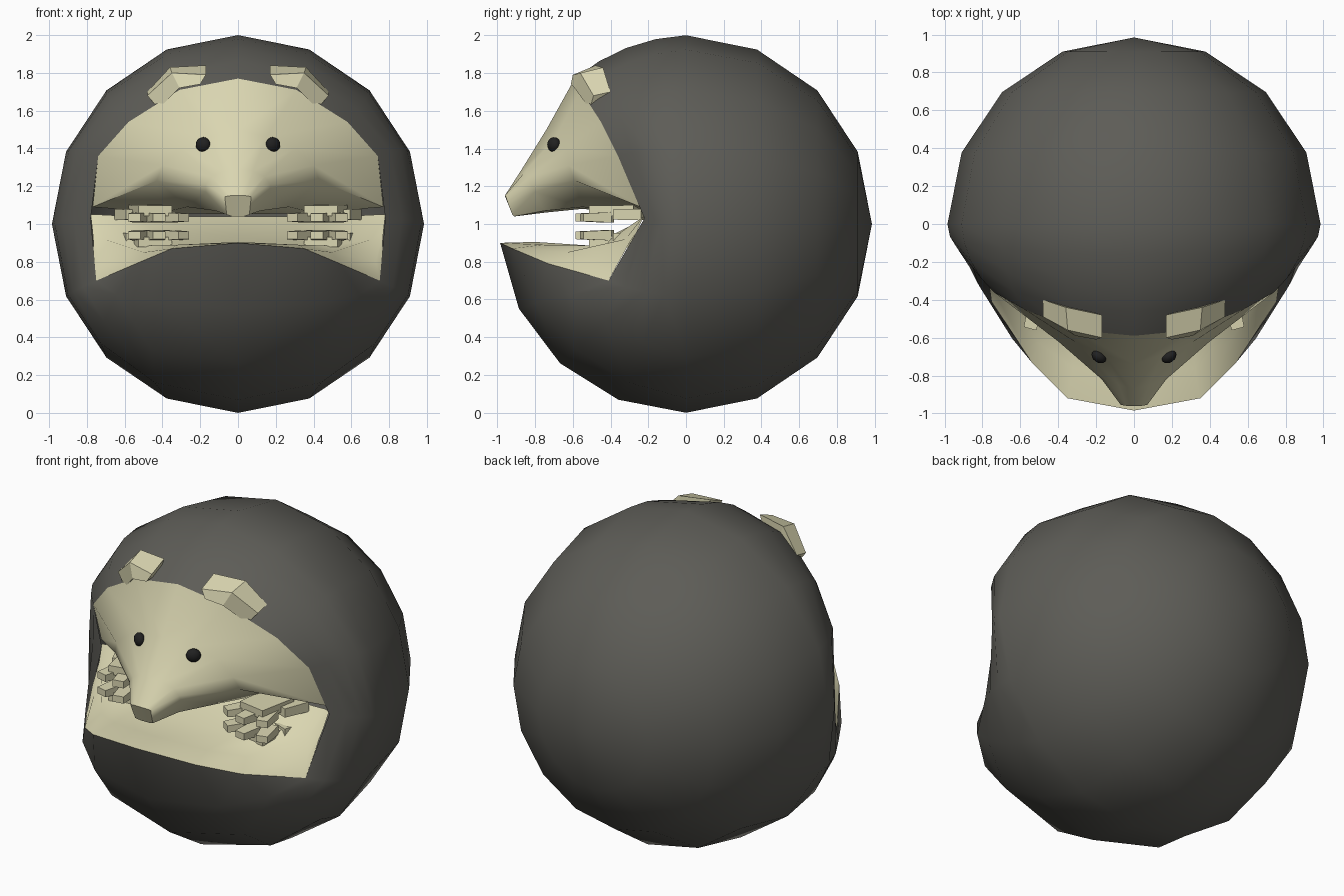
import bpy, bmesh
from math import sin, cos, pi, radians
from mathutils import Vector, Matrix

if "Cube" in bpy.data.objects:
    bpy.data.objects.remove(bpy.data.objects["Cube"])


def material(name, rgb):
    m = bpy.data.materials.new(name)
    m.diffuse_color = (*rgb, 1)
    m.use_nodes = True
    m.node_tree.nodes["Principled BSDF"].inputs["Base Color"].default_value = m.diffuse_color
    return m


DARK = material("dark_spines", (0.11, 0.108, 0.095))
CREAM = material("cream_skin", (0.70, 0.67, 0.44))
BLACK = material("black_eye", (0.015, 0.015, 0.015))


def finish(name, bm, mat, angle=None):
    """Make a half mesh into a mirrored object."""
    me = bpy.data.meshes.new(name)
    bm.to_mesh(me)
    bm.free()
    ob = bpy.data.objects.new(name, me)
    bpy.context.collection.objects.link(ob)
    me.materials.append(mat)
    if angle:
        bpy.ops.object.select_all(action='DESELECT')
        ob.select_set(True)
        bpy.context.view_layer.objects.active = ob
        bpy.ops.object.shade_smooth_by_angle(angle=radians(angle))
    mod = ob.modifiers.new("mirror", 'MIRROR')
    mod.merge_threshold = 0.002
    return ob


def loft(rows, flip=False, cap=False, closed=False):
    """Skin a list of equally long point rows."""
    bm = bmesh.new()
    grid = [[bm.verts.new(p) for p in row] for row in rows]
    n = len(rows[0])
    for a, b in zip(grid, grid[1:]):
        for i in range(n if closed else n - 1):
            j = (i + 1) % n
            f = [a[i], a[j], b[j], b[i]]
            bm.faces.new(f[::-1] if flip else f)
    if cap:
        bm.faces.new(grid[-1][::-1] if flip else grid[-1])
    if closed:
        bm.faces.new(grid[0])
    bmesh.ops.remove_doubles(bm, verts=bm.verts, dist=0.0005)
    if closed:
        bmesh.ops.recalc_face_normals(bm, faces=bm.faces)
    return bm


# Rim of the opening in the curled ball, from the brow round to the lower lip
rim = [(0, -.59, 1.77), (.31, -.56, 1.71), (.58, -.45, 1.54), (.74, -.36, 1.36),
       (.78, -.22, 1.03), (.75, -.41, .70), (.54, -.73, .79), (.35, -.92, .87),
       (0, -.985, .90)]
centre = Vector((0, 0, 1))

# Spiny ball: back hemisphere in rings, then arcs running to the rim
rows = []
for r in range(5):
    a = r * pi / 8
    rows.append([(.985 * sin(a) * sin(t * pi / 8), .985 * cos(a), 1 + sin(a) * cos(t * pi / 8))
                 for t in range(9)])
equator = rows[-1]
for s in range(1, 5):
    row = []
    for e, b in zip(equator, rim):
        e, b = Vector(e) - centre, Vector(b) - centre
        k = s / 4
        d = e.normalized().slerp(b.normalized(), k)
        bulge = k ** 2 if b.length < .95 else k
        row.append(centre + d * (e.length * (1 - bulge) + b.length * bulge))
    rows.append(row)
finish("spiny_ball", loft(rows, flip=True), DARK, 60)

# Head: half sections from the brow to the blunt snout
head = [
    rim[:4] + [(.77, -.24, 1.09), (.40, -.20, 1.06), (0, -.20, 1.05)],
    [(0, -.74, 1.50), (.15, -.69, 1.46), (.30, -.63, 1.40), (.40, -.62, 1.31),
     (.43, -.59, 1.23), (.27, -.55, 1.09), (0, -.55, 1.08)],
    [(0, -.87, 1.29), (.08, -.85, 1.28), (.14, -.83, 1.25), (.17, -.82, 1.21),
     (.17, -.80, 1.17), (.12, -.75, 1.07), (0, -.75, 1.06)],
    [(0, -.96, 1.15), (.04, -.96, 1.15), (.07, -.955, 1.145), (.065, -.94, 1.10),
     (.06, -.92, 1.05), (.03, -.91, 1.04), (0, -.91, 1.04)],
]
finish("head", loft(head, flip=True, cap=True), CREAM, 45)

# Belly: from the lower lip back to the fold under the head
belly = [
    [rim[8], rim[7], rim[6], rim[5], (.765, -.33, .85)],
    [(0, -.80, .905), (.32, -.76, .89), (.50, -.63, .85), (.73, -.37, .80), (.765, -.30, .90)],
    [(0, -.50, .885), (.33, -.50, .885), (.50, -.45, .885), (.71, -.32, .92), (.77, -.26, .96)],
    [(0, -.20, 1.04), (.30, -.20, 1.04), (.55, -.20, 1.04), (.74, -.21, 1.05), (.78, -.22, 1.05)],
]
finish("belly", loft(belly), CREAM, 45)

# Ears: bent slabs on the brow
ear = [
    [(.20, -.61, 1.74), (.17, -.60, 1.79), (.17, -.48, 1.84), (.20, -.48, 1.75)],
    [(.31, -.59, 1.72), (.35, -.56, 1.80), (.36, -.44, 1.83), (.31, -.44, 1.72)],
    [(.42, -.51, 1.61), (.48, -.49, 1.68), (.48, -.40, 1.70), (.44, -.40, 1.61)],
]
finish("ears", loft(ear, cap=True, closed=True), CREAM)

# Eyes
bm = bmesh.new()
bmesh.ops.create_uvsphere(bm, u_segments=16, v_segments=10, radius=.042)
bmesh.ops.scale(bm, vec=(1, .75, .95), verts=bm.verts)
bmesh.ops.rotate(bm, cent=(0, 0, 0), matrix=Matrix.Rotation(radians(35), 3, 'Z'), verts=bm.verts)
bmesh.ops.translate(bm, vec=(.185, -.70, 1.42), verts=bm.verts)
finish("eyes", bm, BLACK, 60)


def block(bm, loc, size, turn, taper):
    """Turned box, narrower towards its front."""
    vs = bmesh.ops.create_cube(bm, size=1)["verts"]
    for v in vs:
        k = taper if v.co.y < 0 else 1
        v.co = Vector((v.co.x * size[0] * k, v.co.y * size[1], v.co.z * size[2] * k))
        v.co = Matrix.Rotation(radians(turn), 3, 'Z') @ v.co + Vector(loc)


# Paws: forearm, palm and three toes; the hind pair faces the front pair
for name, mid, way in (("front_paws", 1.0, 1), ("hind_paws", .975, -1)):
    bm = bmesh.new()
    block(bm, (.46, -.38, mid + way * .07), (.20, .24, .06), -10, .9)
    block(bm, (.56, -.29, mid + way * .05), (.14, .16, .06), -20, .9)
    for x, y, turn in ((.33, -.47, -35), (.43, -.505, -10), (.53, -.48, 15)):
        block(bm, (x, y, mid + way * .035), (.09, .15, .055), turn, .75)
    finish(name, bm, CREAM)
